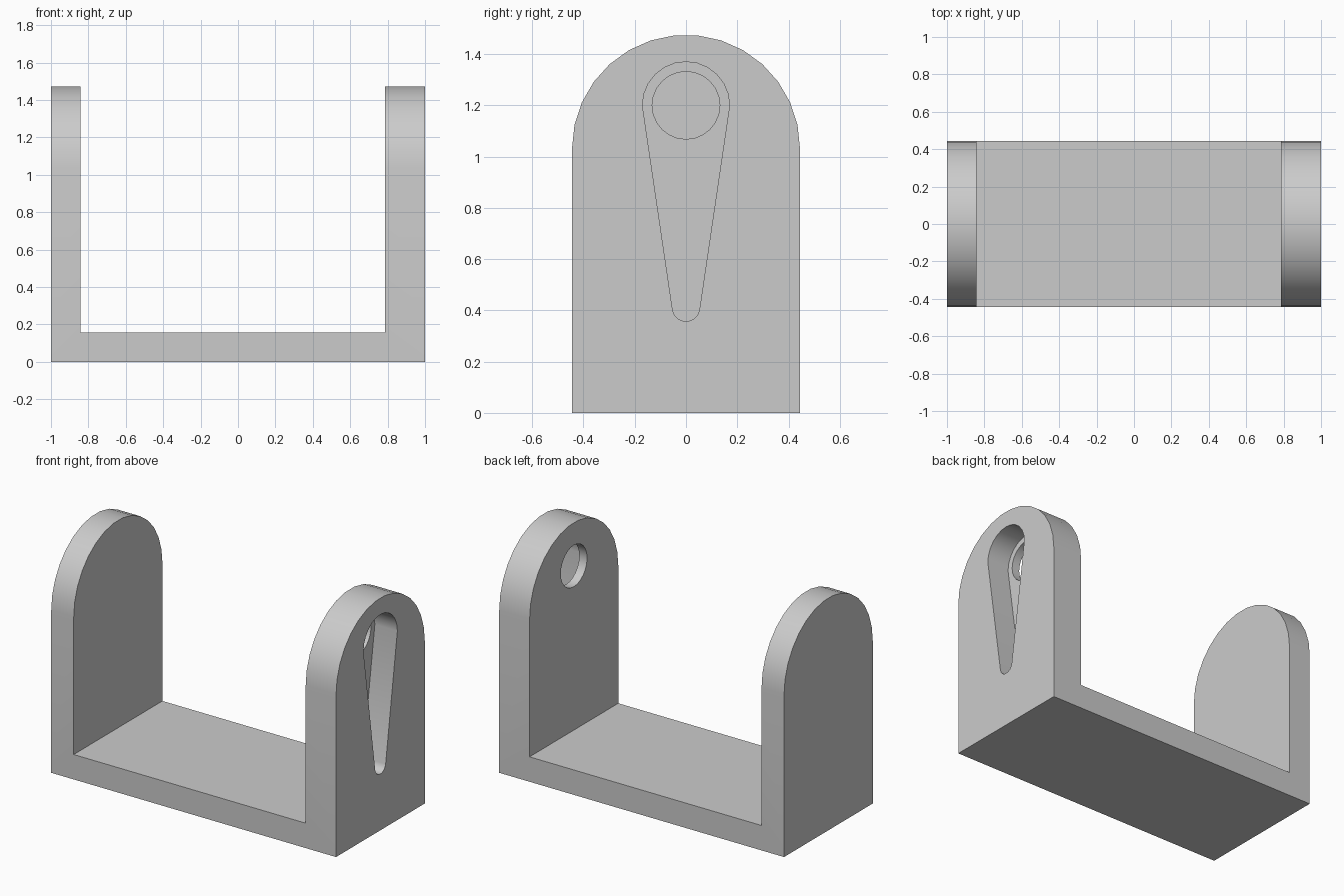
import bpy, bmesh
from math import radians, sin, cos
from mathutils import Vector

cube = bpy.data.objects.get("Cube")
if cube:
    bpy.data.objects.remove(cube, do_unlink=True)

PLATE = 0.158          # base and left wall thickness, also slot depth
RIGHT_INNER = 0.787    # inner face of the slotted wall
HALF = 0.445           # half depth of the bracket
ARC_Z = 1.03           # where the rounded wall tops begin
HOLE_Z = 1.2

grey = bpy.data.materials.new("plain grey")
grey.use_nodes = True
grey.diffuse_color = (0.6, 0.6, 0.6, 1)
grey.node_tree.nodes["Principled BSDF"].inputs["Base Color"].default_value = (0.6, 0.6, 0.6, 1)


def arc(cz, r, start, end, steps):
    """Points of an arc centred on (0, cz)."""
    angles = [radians(start + (end - start) * i / steps) for i in range(steps + 1)]
    return [(r * cos(a), cz + r * sin(a)) for a in angles]


def prism(name, points, axis, low, high):
    """Extrude a closed profile along x (profile in y, z) or y (profile in x, z)."""
    bm = bmesh.new()
    place = (lambda u, v: (low, u, v)) if axis == "x" else (lambda u, v: (u, low, v))
    face = bm.faces.new([bm.verts.new(place(u, v)) for u, v in points])
    new = bmesh.ops.extrude_face_region(bm, geom=[face])["geom"]
    span = high - low
    shift = Vector((span, 0, 0)) if axis == "x" else Vector((0, span, 0))
    bmesh.ops.translate(bm, vec=shift, verts=[g for g in new if isinstance(g, bmesh.types.BMVert)])
    bmesh.ops.recalc_face_normals(bm, faces=bm.faces)
    mesh = bpy.data.meshes.new(name)
    bm.to_mesh(mesh)
    bm.free()
    mesh.materials.append(grey)
    obj = bpy.data.objects.new(name, mesh)
    bpy.context.collection.objects.link(obj)
    return obj


def combine(target, tool, operation):
    """Apply a boolean and discard the tool."""
    tool.hide_render = True
    mod = target.modifiers.new(operation.title(), "BOOLEAN")
    mod.operation, mod.solver, mod.object = operation, "EXACT", tool
    bpy.context.view_layer.objects.active = target
    bpy.ops.object.modifier_apply(modifier=mod.name)
    bpy.data.objects.remove(tool, do_unlink=True)


# U-shaped body, oversized in depth and height
inner_left = PLATE - 1
body = prism("bracket", [(-1, 0), (1, 0), (1, 2), (RIGHT_INNER, 2), (RIGHT_INNER, PLATE),
                         (inner_left, PLATE), (inner_left, 2), (-1, 2)], "y", -1, 1)

# Trim to the round-topped side outline
outline = [(-HALF, -1), (HALF, -1)] + arc(ARC_Z, HALF, 0, 180, 15)
combine(body, prism("outline_cutter", outline, "x", -2, 2), "INTERSECT")

# Tapered slot in the outer face, and the hole through its floor
slot = arc(HOLE_Z, 0.17, 0, 180, 12) + arc(0.41, 0.053, 190, 350, 8)
combine(body, prism("slot_cutter", slot, "x", 1 - PLATE, 1.5), "DIFFERENCE")
hole = arc(HOLE_Z, 0.132, 0, 345, 23)
combine(body, prism("hole_cutter", hole, "x", 0.5, 0.9), "DIFFERENCE")

bpy.ops.object.select_all(action="DESELECT")
body.select_set(True)
bpy.context.view_layer.objects.active = body
bpy.ops.object.shade_smooth_by_angle(angle=radians(30))
